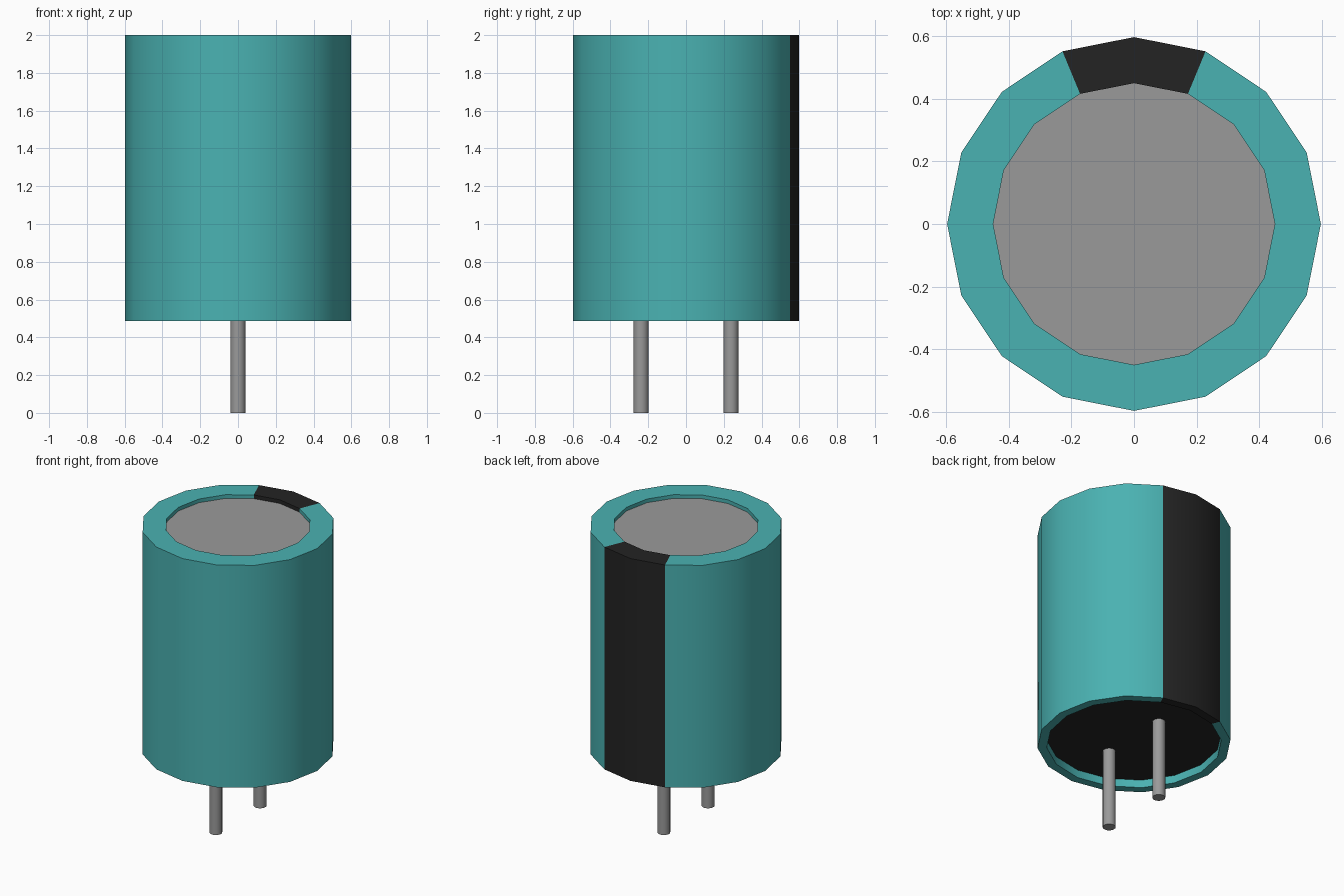
import bpy, bmesh, math

if "Cube" in bpy.data.objects:
    bpy.data.objects.remove(bpy.data.objects["Cube"], do_unlink=True)

SIDES = 16


def material(name, srgb):
    linear = [((c / 255 + 0.055) / 1.055) ** 2.4 for c in srgb] + [1.0]
    mat = bpy.data.materials.new(name)
    mat.use_nodes = True
    mat.diffuse_color = linear
    mat.node_tree.nodes["Principled BSDF"].inputs["Base Color"].default_value = linear
    return mat


teal = material("teal sleeve", (74, 178, 178))
black = material("black", (36, 36, 36))
grey = material("grey metal", (154, 154, 154))


def add_object(name, bm, mats):
    mesh = bpy.data.meshes.new(name)
    bm.to_mesh(mesh)
    bm.free()
    for m in mats:
        mesh.materials.append(m)
    obj = bpy.data.objects.new(name, mesh)
    bpy.context.collection.objects.link(obj)
    bpy.ops.object.select_all(action='DESELECT')
    obj.select_set(True)
    bpy.context.view_layer.objects.active = obj
    bpy.ops.object.shade_smooth_by_angle(angle=math.radians(30))
    return obj


def disc(name, radius, z, mat, face_up):
    bm = bmesh.new()
    ring = [bm.verts.new((radius * math.cos(2 * math.pi * i / SIDES),
                          radius * math.sin(2 * math.pi * i / SIDES), z))
            for i in range(SIDES)]
    bm.faces.new(ring if face_up else ring[::-1])
    return add_object(name, bm, [mat])


# Sleeve: turned profile with rolled lips at both ends, stripe on two back segments
profile = [(0.54, 0.54), (0.54, 0.487), (0.597, 0.487),
           (0.597, 2.0), (0.45, 2.0), (0.45, 1.975)]
bm = bmesh.new()
rings = []
for i in range(SIDES):
    a = 2 * math.pi * i / SIDES
    rings.append([bm.verts.new((r * math.cos(a), r * math.sin(a), z)) for r, z in profile])
for i in range(SIDES):
    here, there = rings[i], rings[(i + 1) % SIDES]
    for j in range(len(profile) - 1):
        face = bm.faces.new((here[j], there[j], there[j + 1], here[j + 1]))
        face.material_index = 1 if i in (SIDES // 4 - 1, SIDES // 4) else 0
add_object("sleeve", bm, [teal, black])

# Recessed end discs
disc("top_cap", 0.45, 1.975, grey, True)
disc("bottom_seal", 0.54, 0.54, black, False)

# Two wire leads
for name, y in (("front_lead", -0.238), ("back_lead", 0.238)):
    bm = bmesh.new()
    bmesh.ops.create_cone(bm, cap_ends=True, segments=16, radius1=0.04, radius2=0.04, depth=0.54)
    bmesh.ops.translate(bm, verts=bm.verts, vec=(0, y, 0.27))
    add_object(name, bm, [grey])
